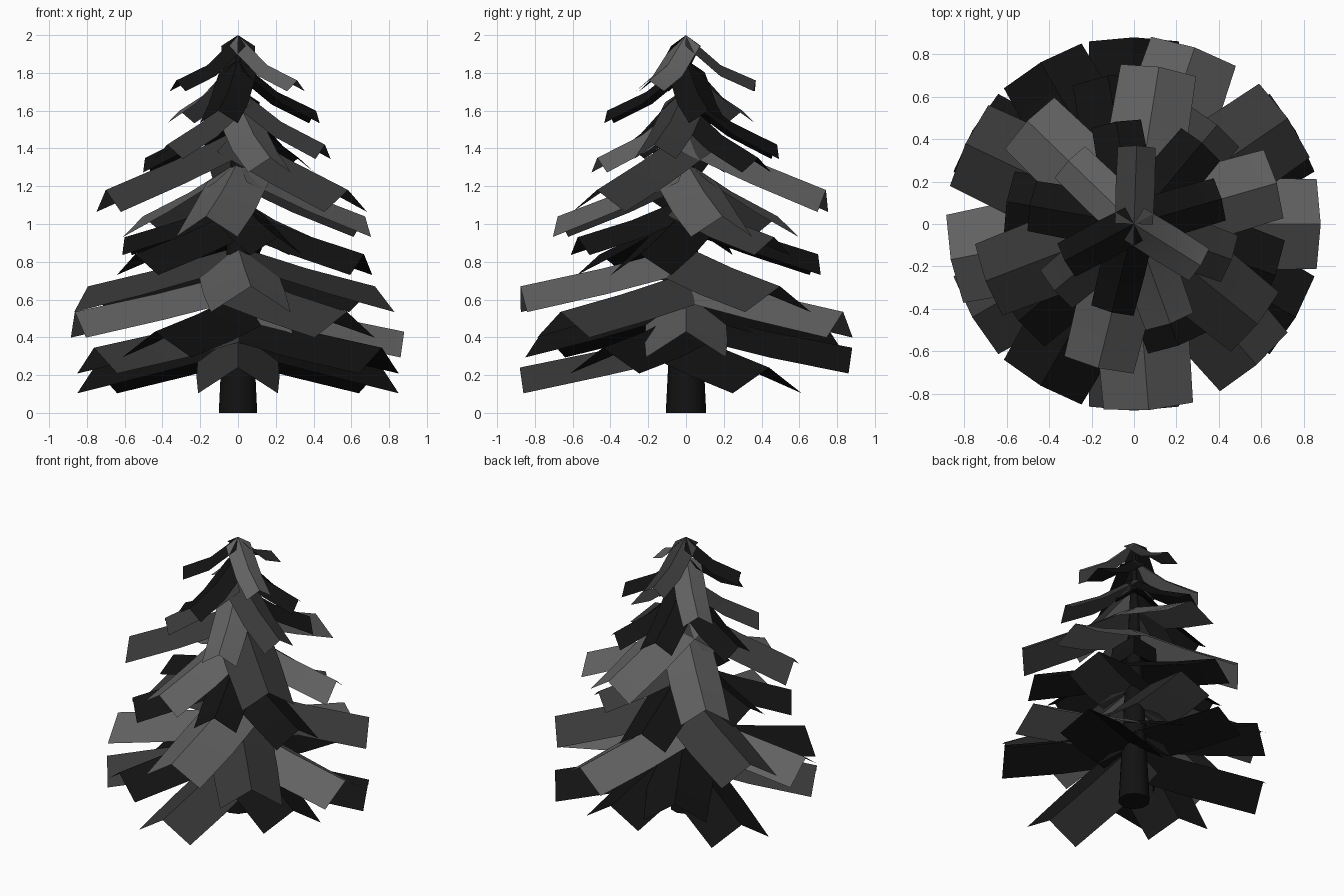
import bpy, bmesh
from math import cos, sin, radians

if "Cube" in bpy.data.objects:
    bpy.data.objects.remove(bpy.data.objects["Cube"])


def material(name, v):
    m = bpy.data.materials.new(name)
    m.diffuse_color = (v, v, v, 1)
    m.use_nodes = True
    m.node_tree.nodes["Principled BSDF"].inputs["Base Color"].default_value = m.diffuse_color
    return m


MATS = {'L': material("light_needles", 0.12),
        'M': material("mid_needles", 0.04),
        'B': material("dark_needles", 0.006)}


def finish(name, bm, mat, angle):
    me = bpy.data.meshes.new(name)
    bm.to_mesh(me)
    bm.free()
    ob = bpy.data.objects.new(name, me)
    bpy.context.collection.objects.link(ob)
    me.materials.append(mat)
    bpy.ops.object.select_all(action='DESELECT')
    ob.select_set(True)
    bpy.context.view_layer.objects.active = ob
    bpy.ops.object.shade_smooth_by_angle(angle=radians(angle))
    return ob


def branch(name, az, r, root, mid, tip, mat):
    """Drooping card folded down along its ridge."""
    bm = bmesh.new()
    c, s = cos(radians(az)), sin(radians(az))
    fold = 0.155 * r
    rows = []
    for d, z, hw in ((0, root, 0.24), (0.5 * r, mid, 0.25), (r, tip, 0.24)):
        row = []
        for side in (-1, 0, 1):
            x = d - (0.022 * r if side and d == r else 0)
            y = side * hw * r
            row.append(bm.verts.new((x * c - y * s, x * s + y * c,
                                     z - fold * abs(side))))
        rows.append(row)
    for a, b in zip(rows, rows[1:]):
        for i in range(2):
            bm.faces.new((a[i], b[i], b[i + 1], a[i + 1]))
    finish(name, bm, mat, 30)


# Branch tiers from top: first azimuth, length, root/mid/tip ridge heights, tones
TIERS = [
    (88, 0.37, 2.00, 1.84, 1.76, "MBL"),
    (16, 0.43, 1.87, 1.70, 1.60, "BLB"),
    (100, 0.49, 1.72, 1.54, 1.42, "BMM"),
    (50, 0.50, 1.65, 1.47, 1.35, "BBL"),
    (81, 0.75, 1.50, 1.33, 1.18, "LMM"),
    (16, 0.70, 1.33, 1.17, 1.04, "LLL"),
    (50, 0.61, 1.14, 1.02, 0.93, "MBB"),
    (100, 0.71, 1.08, 0.95, 0.84, "BBB"),
    (34.5, 0.88, 0.88, 0.765, 0.67, "MML"),
    (71, 0.88, 0.74, 0.63, 0.535, "LLM"),
    (0, 0.88, 0.63, 0.52, 0.43, "LBB"),
    (90, 0.88, 0.54, 0.43, 0.345, "BMB"),
    (30, 0.88, 0.43, 0.33, 0.24, "BBM"),
]
for t, (az, r, root, mid, tip, tones) in enumerate(TIERS):
    for k in range(3):
        branch(f"branch_{t + 1}_{k + 1}", az + 120 * k, r, root, mid, tip,
               MATS[tones[k]])

# Tapered trunk
bm = bmesh.new()
bmesh.ops.create_cone(bm, cap_ends=True, segments=10, radius1=0.107,
                      radius2=0.012, depth=1.9)
bmesh.ops.translate(bm, verts=bm.verts, vec=(0, 0, 0.95))
finish("trunk", bm, MATS['B'], 45)
